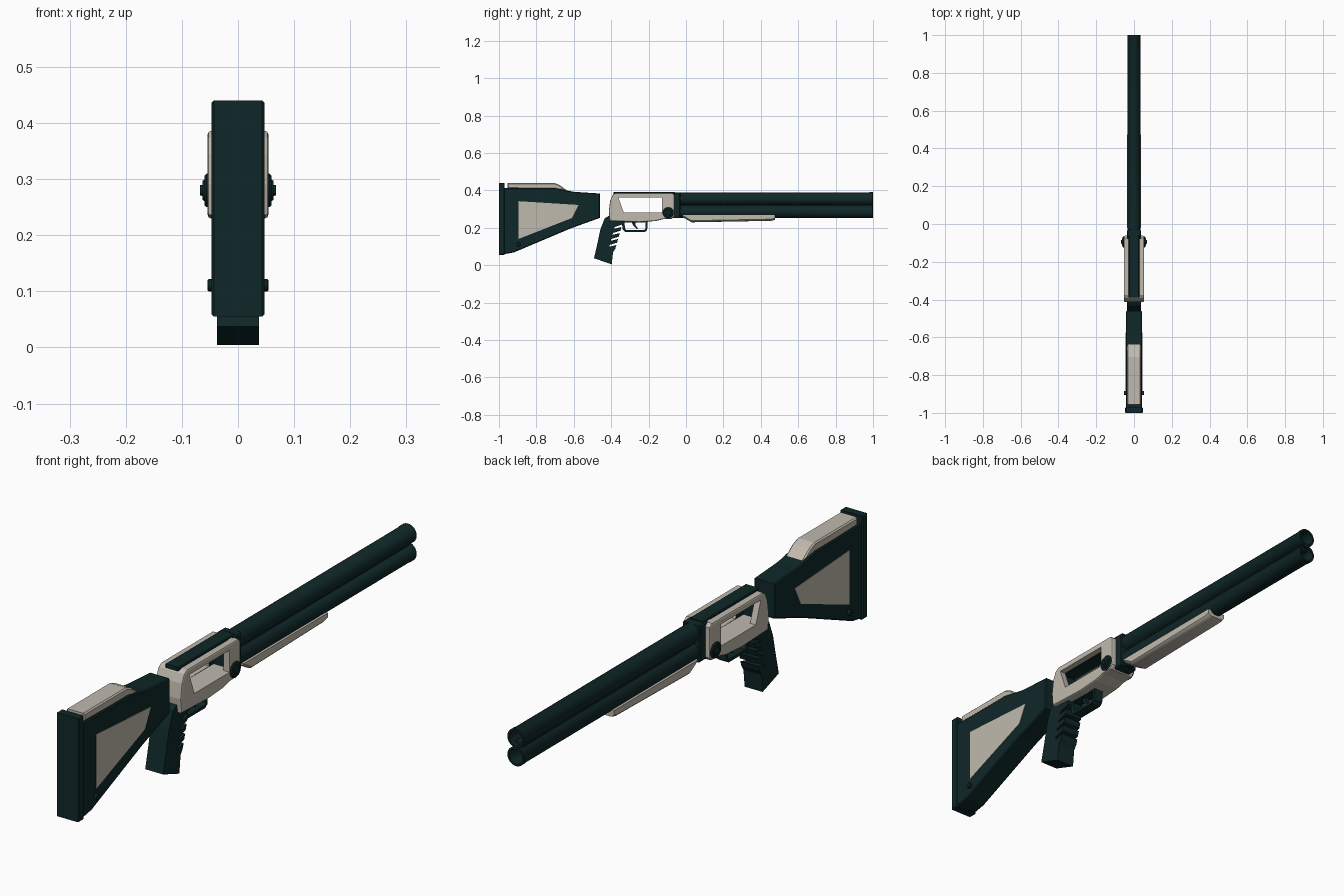
import bpy, bmesh, math
from mathutils import Matrix

if "Cube" in bpy.data.objects:
    bpy.data.objects.remove(bpy.data.objects["Cube"], do_unlink=True)


def material(name, rgb):
    m = bpy.data.materials.new(name)
    m.use_nodes = True
    m.diffuse_color = (*rgb, 1)
    m.node_tree.nodes["Principled BSDF"].inputs["Base Color"].default_value = (*rgb, 1)
    return m


DARK = material("dark teal", (0.005, 0.02, 0.021))
LIGHT = material("warm grey", (0.53, 0.49, 0.42))


def finish(bm, name, mat, smooth=False):
    bmesh.ops.recalc_face_normals(bm, faces=bm.faces)
    mesh = bpy.data.meshes.new(name)
    bm.to_mesh(mesh)
    bm.free()
    mesh.materials.append(mat)
    ob = bpy.data.objects.new(name, mesh)
    bpy.context.collection.objects.link(ob)
    if smooth:
        bpy.ops.object.select_all(action="DESELECT")
        ob.select_set(True)
        bpy.context.view_layer.objects.active = ob
        bpy.ops.object.shade_smooth_by_angle(angle=math.radians(35))
    return ob


def prism(name, pts, x0, x1, mat, bevel=0.0, segments=1):
    """Side outline (y, z) extruded across x, with bevelled rims."""
    bm = bmesh.new()
    face = bm.faces.new([bm.verts.new((x0, y, z)) for y, z in pts])
    ext = bmesh.ops.extrude_face_region(bm, geom=[face])
    moved = [v for v in ext["geom"] if isinstance(v, bmesh.types.BMVert)]
    bmesh.ops.translate(bm, verts=moved, vec=(x1 - x0, 0, 0))
    if bevel:
        rims = [e for e in bm.edges if abs(e.verts[0].co.x - e.verts[1].co.x) < 1e-5]
        bmesh.ops.bevel(bm, geom=rims, offset=bevel, segments=segments,
                        profile=0.5, affect="EDGES")
    return finish(bm, name, mat)


def box(name, x, y, z, mat, bevel=0.0):
    outline = [(y[0], z[0]), (y[1], z[0]), (y[1], z[1]), (y[0], z[1])]
    return prism(name, outline, x[0], x[1], mat, bevel)


def lathe(name, profile, sides, mat, matrix):
    """Revolve (radius, distance) points about z, then place by matrix."""
    bm = bmesh.new()
    vs = [bm.verts.new((r, 0, t)) for r, t in profile]
    es = [bm.edges.new(p) for p in zip(vs, vs[1:])]
    bmesh.ops.spin(bm, geom=vs + es, cent=(0, 0, 0), axis=(0, 0, 1),
                   angle=math.tau, steps=sides)
    bmesh.ops.remove_doubles(bm, verts=bm.verts, dist=1e-5)
    bm.transform(matrix)
    return finish(bm, name, mat, smooth=True)


def cut(target, cutters):
    for c in cutters:
        mod = target.modifiers.new("cut", "BOOLEAN")
        mod.object, mod.operation, mod.solver = c, "DIFFERENCE", "EXACT"
        mod.material_mode = "TRANSFER"
        c.hide_render = True
    deps = bpy.context.evaluated_depsgraph_get()
    mesh = bpy.data.meshes.new_from_object(target.evaluated_get(deps))
    target.modifiers.clear()
    target.data = mesh
    for c in cutters:
        bpy.data.objects.remove(c, do_unlink=True)


# Stock with butt pad, cheek rest, side panels and pins
prism("stock", [(-0.975, 0.058), (-0.92, 0.068), (-0.62, 0.195), (-0.46, 0.253),
                (-0.46, 0.383), (-0.6, 0.392), (-0.7, 0.412), (-0.975, 0.412)],
      -0.043, 0.043, DARK, 0.004)
box("butt_pad", (-0.047, 0.047), (-1, -0.97), (0.055, 0.44), DARK, 0.004)
prism("cheek_rest", [(-0.955, 0.41), (-0.955, 0.44), (-0.705, 0.44),
                     (-0.675, 0.428), (-0.635, 0.398), (-0.7, 0.405)],
      -0.037, 0.037, LIGHT, 0.005)
for side, s in (("left", 1), ("right", -1)):
    prism(f"stock_panel_{side}", [(-0.895, 0.14), (-0.895, 0.342), (-0.575, 0.322),
                                  (-0.61, 0.252)], s * 0.037, s * 0.0445, LIGHT)
    lathe(f"stock_pin_{side}", [(0, 0), (0.011, 0), (0.011, 0.052), (0.009, 0.054), (0, 0.054)],
          12, DARK, Matrix.Translation((0, -0.895, 0.111)) @ Matrix.Rotation(s * math.pi / 2, 4, "Y"))

# Receiver frame: solid outline, side window, hollow interior
receiver = prism("receiver", [(-0.408, 0.236), (-0.413, 0.29), (-0.405, 0.345), (-0.392, 0.375),
                              (-0.375, 0.386), (-0.075, 0.386), (-0.062, 0.375), (-0.062, 0.262),
                              (-0.075, 0.248), (-0.12, 0.246), (-0.16, 0.236), (-0.25, 0.23)],
                 -0.054, 0.054, LIGHT, 0.006, 2)
window = prism("window_cutter", [(-0.362, 0.363), (-0.127, 0.363), (-0.127, 0.282),
                                 (-0.333, 0.282)], -0.1, 0.1, LIGHT)
cavity = box("cavity_cutter", (-0.03, 0.03), (-0.38, -0.1), (0.281, 0.45), DARK)
cavity.data.materials.append(LIGHT)
for p in cavity.data.polygons:
    p.material_index = int(abs(p.normal.z) > 0.5)
cut(receiver, [window, cavity])

# Dark top cover and breech block
box("top_cover", (-0.028, 0.028), (-0.388, -0.06), (0.365, 0.392), DARK, 0.003)
box("breech_block", (-0.036, 0.036), (-0.08, -0.03), (0.252, 0.388), DARK, 0.004)

# Hinge discs on both sides of the receiver
for side, s in (("left", 1), ("right", -1)):
    lathe(f"hinge_disc_{side}", [(0, 0.03), (0.03, 0.03), (0.03, 0.056), (0.026, 0.06), (0.019, 0.06),
                                 (0.017, 0.063), (0.01, 0.063), (0.009, 0.068), (0, 0.068)],
          16, DARK, Matrix.Translation((0, -0.095, 0.28)) @ Matrix.Rotation(s * math.pi / 2, 4, "Y"))

# Stacked hollow barrels with muzzle rims, and the rib joining them
for name, z in (("upper_barrel", 0.355), ("lower_barrel", 0.287)):
    lathe(name, [(0, 0), (0.034, 0), (0.034, 1.03), (0.0355, 1.033), (0.0355, 1.048),
                 (0.034, 1.05), (0.027, 1.05), (0.027, 0.85), (0, 0.85)],
          24, DARK, Matrix.Translation((0, -0.05, z)) @ Matrix.Rotation(-math.pi / 2, 4, "X"))
box("barrel_rib", (-0.014, 0.014), (-0.05, 0.985), (0.305, 0.337), DARK)

# Forend: tapered U section running under the barrels
bm = bmesh.new()
loops = []
for y, low in ((-0.02, 0.258), (0.03, 0.229), (0.455, 0.237), (0.475, 0.242)):
    section = [(-0.037, 0.268), (-0.037, low + 0.009), (-0.03, low + 0.002), (-0.018, low),
               (0.018, low), (0.03, low + 0.002), (0.037, low + 0.009), (0.037, 0.268)]
    loops.append([bm.verts.new((x, y, z)) for x, z in section])
for a, b in zip(loops, loops[1:]):
    for i in range(len(a)):
        j = (i + 1) % len(a)
        bm.faces.new((a[i], a[j], b[j], b[i]))
bm.faces.new(loops[0])
bm.faces.new(loops[-1])
finish(bm, "forend", LIGHT, smooth=True)

# Pistol grip with slanted finger grooves along its front edge
outline = [(-0.41, 0.265), (-0.435, 0.25), (-0.458, 0.19), (-0.475, 0.11),
           (-0.492, 0.037), (-0.397, 0.004), (-0.39, 0.07)]
for i in range(4):
    y, z = -0.378 + i * 0.009, 0.088 + i * 0.032
    outline += [(y, z), (y + 0.006, z + 0.02), (y - 0.032, z + 0.01), (y - 0.031, z + 0.02)]
outline += [(-0.338, 0.218), (-0.335, 0.245)]
prism("grip", outline, -0.037, 0.037, DARK)

# Trigger guard loop and trigger
guard = prism("trigger_guard", [(-0.345, 0.238), (-0.338, 0.19), (-0.325, 0.176), (-0.222, 0.176),
                                (-0.208, 0.186), (-0.204, 0.238)], -0.02, 0.02, DARK)
cut(guard, [prism("guard_cutter", [(-0.33, 0.228), (-0.325, 0.195), (-0.318, 0.187), (-0.226, 0.187),
                                   (-0.217, 0.193), (-0.215, 0.228)], -0.1, 0.1, DARK)])
prism("trigger", [(-0.292, 0.236), (-0.283, 0.212), (-0.262, 0.193), (-0.257, 0.196),
                  (-0.27, 0.214), (-0.272, 0.236)], -0.008, 0.008, DARK)
